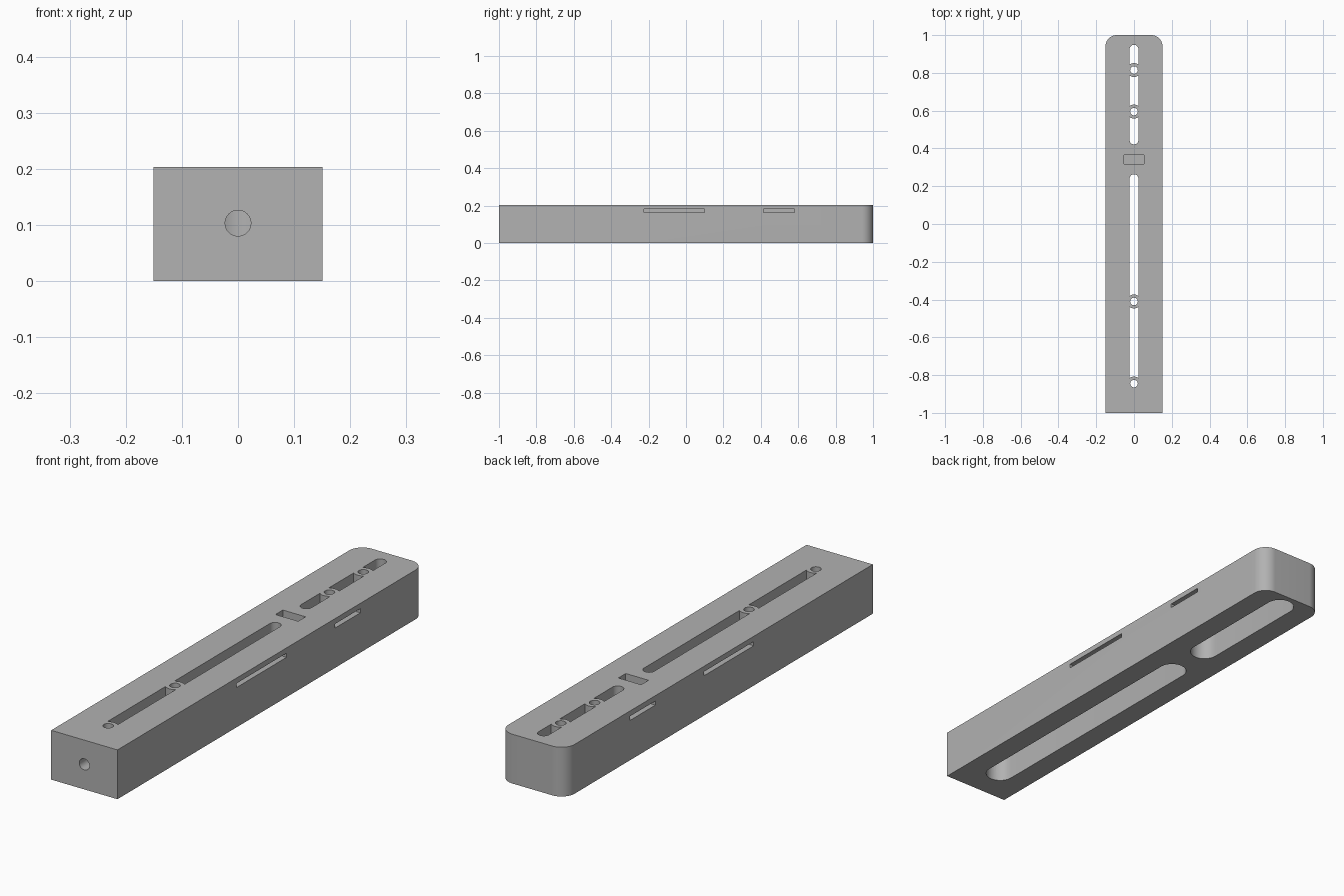
import bpy, bmesh
from math import sin, cos, pi, asin
from mathutils import Matrix, Vector

if "Cube" in bpy.data.objects:
    bpy.data.objects.remove(bpy.data.objects["Cube"], do_unlink=True)

HALF_W, HEIGHT = 0.151, 0.203
CORNER = 0.06
SLOT_R, HOLE_R, RING_R = 0.0235, 0.02, 0.037
POCKET_R, POCKET_TOP = 0.057, 0.15

grey = bpy.data.materials.new("plain grey")
grey.use_nodes = True
grey.diffuse_color = (0.445, 0.445, 0.445, 1)
grey.node_tree.nodes["Principled BSDF"].inputs["Base Color"].default_value = grey.diffuse_color


def arc(cx, cy, r, a0, a1, n=16):
    return [(cx + r * cos(a0 + (a1 - a0) * i / n),
             cy + r * sin(a0 + (a1 - a0) * i / n)) for i in range(n + 1)]


def prism(name, outline, z0, z1):
    """Extrude a closed outline from z0 up to z1."""
    bm = bmesh.new()
    face = bm.faces.new([bm.verts.new((x, y, z0)) for x, y in outline])
    top = bmesh.ops.extrude_face_region(bm, geom=[face])
    bmesh.ops.translate(bm, vec=(0, 0, z1 - z0),
                        verts=[v for v in top["geom"] if isinstance(v, bmesh.types.BMVert)])
    bmesh.ops.recalc_face_normals(bm, faces=bm.faces)
    mesh = bpy.data.meshes.new(name)
    bm.to_mesh(mesh)
    bm.free()
    mesh.materials.append(grey)
    obj = bpy.data.objects.new(name, mesh)
    bpy.context.collection.objects.link(obj)
    return obj


def rect(x0, x1, y0, y1):
    return [(x0, y0), (x1, y0), (x1, y1), (x0, y1)]


def capsule(y0, y1, r):
    """Slot outline between two end centres."""
    return arc(0, y1, r, 0, pi) + arc(0, y0, r, pi, 2 * pi)


def ring_slot(lo, hi, lo_ring, hi_ring):
    """Narrow slot whose ends are either round or hollowed around a hole."""
    a = asin(SLOT_R / RING_R)
    top = (arc(0, hi, RING_R, -pi / 2 + a, -pi / 2 - a) if hi_ring
           else arc(0, hi, SLOT_R, 0, pi))
    bottom = (arc(0, lo, RING_R, pi / 2 + a, pi / 2 - a) if lo_ring
              else arc(0, lo, SLOT_R, pi, 2 * pi))
    return top + bottom


def cut(body, cutter):
    cutter.hide_render = True
    mod = body.modifiers.new("cut", 'BOOLEAN')
    mod.operation = 'DIFFERENCE'
    mod.solver = 'EXACT'
    mod.object = cutter
    bpy.context.view_layer.objects.active = body
    bpy.ops.object.modifier_apply(modifier=mod.name)
    bpy.data.objects.remove(cutter, do_unlink=True)


# Bar with two rounded back corners
inner = HALF_W - CORNER
outline = [(-HALF_W, -1), (HALF_W, -1)]
outline += arc(inner, 1 - CORNER, CORNER, 0, pi / 2)
outline += arc(-inner, 1 - CORNER, CORNER, pi / 2, pi)
bar = prism("mounting_bar", outline, 0, HEIGHT)

# Wide pockets in the underside
for lo, hi in ((-0.845, 0.24), (0.445, 0.92)):
    cut(bar, prism("pocket_cutter", capsule(lo, hi, POCKET_R), -0.1, POCKET_TOP))

# Narrow slots and round holes through the top
for lo, hi, lo_ring, hi_ring in ((-0.845, -0.41, True, True),
                                 (-0.41, 0.24, True, False),
                                 (0.445, 0.595, False, True),
                                 (0.595, 0.815, True, True),
                                 (0.815, 0.925, True, False)):
    cut(bar, prism("slot_cutter", ring_slot(lo, hi, lo_ring, hi_ring), 0.1, 0.3))
for y in (-0.845, -0.41, 0.595, 0.815):
    cut(bar, prism("hole_cutter", arc(0, y, HOLE_R, 0, 2 * pi, 24)[:-1], 0.1, 0.3))

# Rectangular recess in the top
cut(bar, prism("recess_cutter", rect(-0.052, 0.052, 0.318, 0.366), 0.143, 0.3))

# Thin grooves along both sides
for side in (-1, 1):
    x0, x1 = sorted((side * 0.1, side * 0.2))
    for y0, y1 in ((-0.225, 0.1), (0.415, 0.58)):
        cut(bar, prism("groove_cutter", rect(x0, x1, y0, y1), 0.164, 0.181))

# Round bore in the front end
bore = prism("bore_cutter", arc(0, 0, 0.023, 0, 2 * pi, 32)[:-1], 0, 0.25)
bore.data.transform(Matrix.Translation(Vector((0, -1.1, 0.103))) @ Matrix.Rotation(-pi / 2, 4, 'X'))
cut(bar, bore)

# Smooth curved walls, crisp edges
bpy.ops.object.select_all(action='DESELECT')
bar.select_set(True)
bpy.context.view_layer.objects.active = bar
bpy.ops.object.shade_smooth_by_angle(angle=pi / 6)
